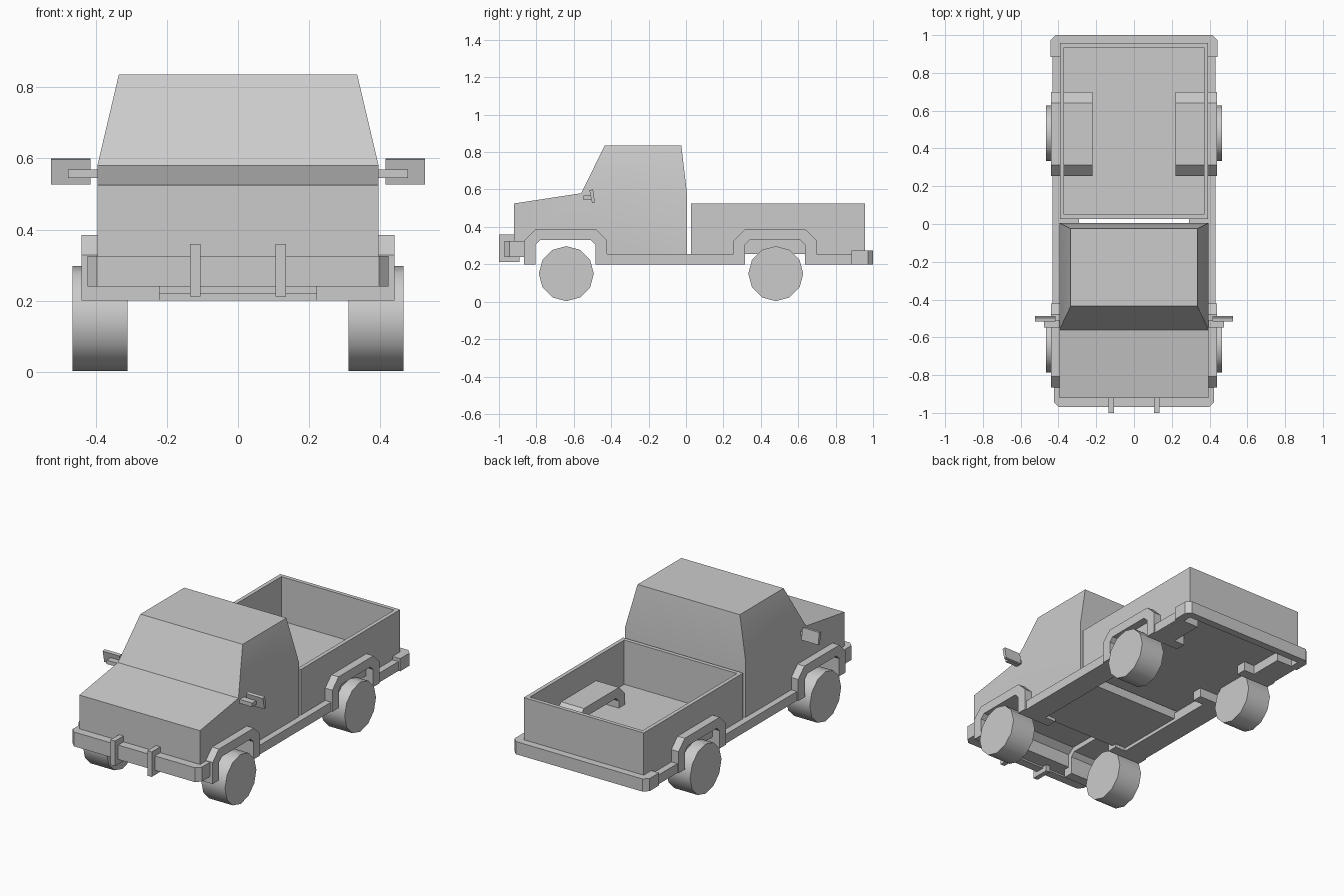
import bpy, bmesh, math
from mathutils import Matrix

if "Cube" in bpy.data.objects:
    bpy.data.objects.remove(bpy.data.objects["Cube"])


def finish(name, bm, smooth=None):
    bmesh.ops.recalc_face_normals(bm, faces=bm.faces)
    me = bpy.data.meshes.new(name)
    bm.to_mesh(me)
    bm.free()
    ob = bpy.data.objects.new(name, me)
    bpy.context.collection.objects.link(ob)
    if smooth:
        bpy.ops.object.select_all(action='DESELECT')
        ob.select_set(True)
        bpy.context.view_layer.objects.active = ob
        bpy.ops.object.shade_smooth_by_angle(angle=math.radians(smooth))
    return ob


def prism(pts, lo, hi, axis='x'):
    """Extrude a (y,z) profile along x, or an (x,y) profile along z."""
    bm = bmesh.new()
    put = (lambda p, t: (t, *p)) if axis == 'x' else (lambda p, t: (*p, t))
    a = [bm.verts.new(put(p, lo)) for p in pts]
    b = [bm.verts.new(put(p, hi)) for p in pts]
    bm.faces.new(a)
    bm.faces.new(b[::-1])
    for i in range(len(pts)):
        j = (i + 1) % len(pts)
        bm.faces.new((a[i], b[i], b[j], a[j]))
    return bm, a, b


def rect(a0, a1, b0, b1):
    return [(a0, b0), (a1, b0), (a1, b1), (a0, b1)]


def pair(name, pts, lo, hi):
    for side, s in (("right", 1), ("left", -1)):
        finish(f"{name}_{side}", prism(pts, s * lo, s * hi)[0])


# Cab and bonnet: one profile, roof narrowed above the belt line
profile = [(-0.56, 0.58), (-0.435, 0.835), (-0.025, 0.835), (0.005, 0.58),
           (0.005, 0.22), (-0.45, 0.22), (-0.45, 0.33), (-0.49, 0.36),
           (-0.79, 0.36), (-0.83, 0.33), (-0.83, 0.25), (-0.92, 0.25),
           (-0.92, 0.525)]
bm, left, right = prism(profile, -0.395, 0.395)
for row in (left, right):
    bmesh.ops.connect_verts(bm, verts=[row[0], row[3]])
    for v in row[1:3]:
        v.co.x *= 0.335 / 0.395
finish("cab", bm, 20)

# Open cargo bed
bm, low, top = prism(rect(-0.393, 0.393, 0.027, 0.957), 0.255, 0.525, 'z')
rim = next(f for f in bm.faces if all(v in top for v in f.verts))
bmesh.ops.recalc_face_normals(bm, faces=bm.faces)
bmesh.ops.inset_region(bm, faces=[rim], thickness=0.033)
floor = bmesh.ops.extrude_face_region(bm, geom=[rim])['geom']
bmesh.ops.translate(bm, vec=(0, 0, -0.262),
                    verts=[g for g in floor if isinstance(g, bmesh.types.BMVert)])
if rim.is_valid:
    bmesh.ops.delete(bm, geom=[rim], context='FACES_ONLY')
finish("cargo_bed", bm)

# Wheels and wheel arches
arch = [(-0.225, 0.2), (-0.225, 0.328), (-0.167, 0.385), (0.16, 0.385),
        (0.218, 0.328), (0.218, 0.2), (0.156, 0.2), (0.156, 0.305),
        (0.13, 0.33), (-0.14, 0.33), (-0.165, 0.305), (-0.165, 0.2)]
for end, y in (("front", -0.64), ("rear", 0.48)):
    pair(f"{end}_wheel_arch", [(y + p, z) for p, z in arch], 0.22, 0.44)
    for side, s in (("right", 1), ("left", -1)):
        bm = bmesh.new()
        bmesh.ops.create_cone(bm, cap_ends=True, segments=12, radius1=0.147,
                              radius2=0.147, depth=0.155,
                              matrix=Matrix.Translation((s * 0.388, y, 0.15))
                              @ Matrix.Rotation(math.pi / 2, 4, 'Y'))
        finish(f"{end}_wheel_{side}", bm, 40)

# Side sills
pair("sill", rect(-0.43, 0.26, 0.2, 0.255), 0.29, 0.432)
pair("rear_sill", rect(0.69, 0.9, 0.2, 0.255), 0.29, 0.432)


# Wrap-around bumpers with chamfered corners
def bumper(name, w, y_in, y_body, y_out, c, z0, z1):
    d = math.copysign(c, y_out)
    half = [(0.393, y_body), (0.393, y_in), (w, y_in), (w, y_out - d), (w - c, y_out)]
    pts = half + [(-x, y) for x, y in reversed(half)]
    finish(name, prism(pts, z0, z1, 'z')[0])


bumper("front_bumper", 0.423, -0.863, -0.918, -0.97, 0.027, 0.24, 0.325)
bumper("rear_bumper", 0.443, 0.885, 0.955, 1.0, 0.028, 0.2, 0.275)

# Upright bumper guards
pair("bumper_guard", rect(-1.0, -0.89, 0.212, 0.36), 0.106, 0.135)

# Door mirrors on short arms
pair("mirror", [(-0.502, 0.527), (-0.487, 0.53), (-0.497, 0.6), (-0.517, 0.597)],
     0.415, 0.525)
pair("mirror_arm", rect(-0.548, -0.508, 0.545, 0.568), 0.39, 0.477)
